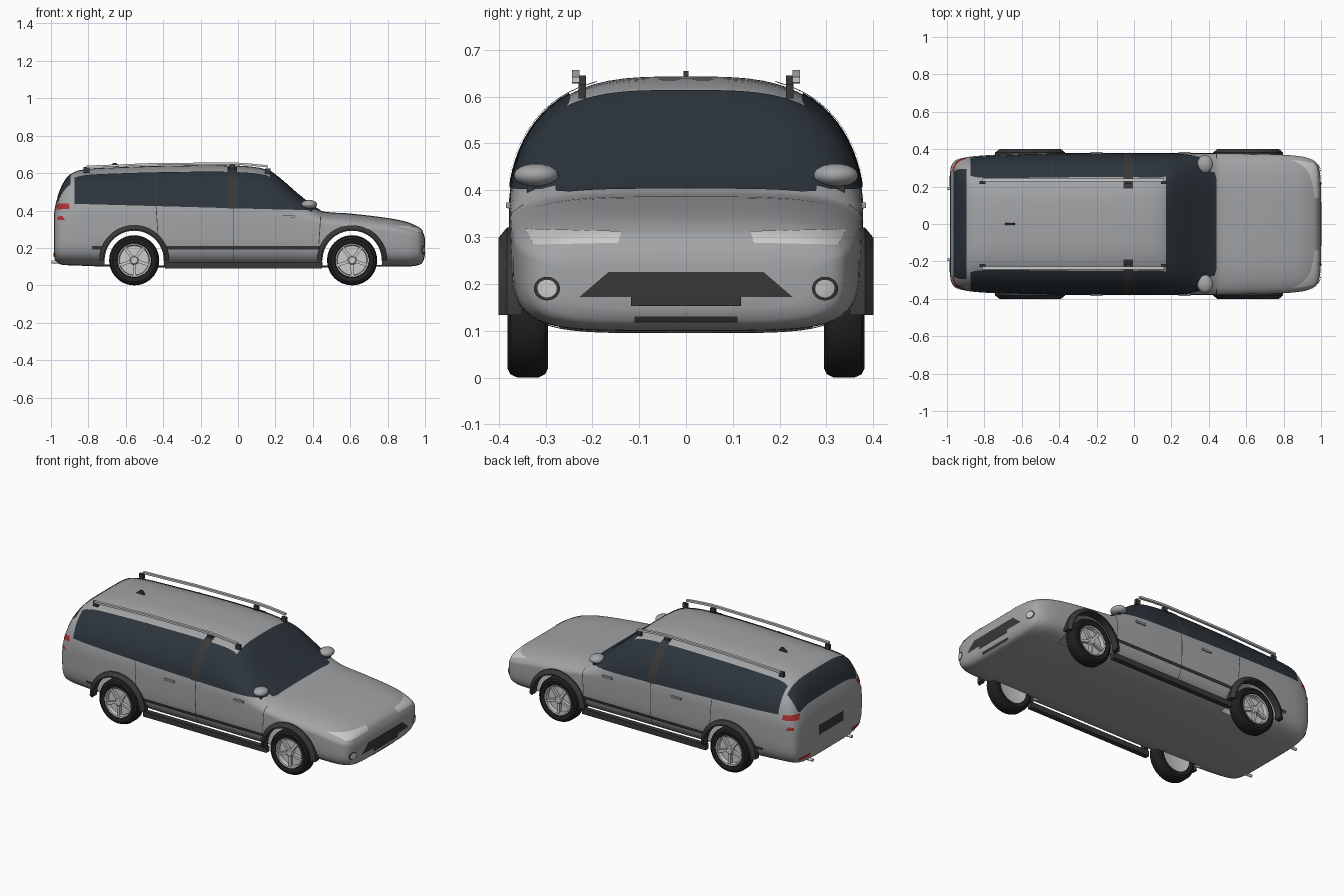
import bpy, bmesh, math
from mathutils import Matrix, Vector

if "Cube" in bpy.data.objects:
    bpy.data.objects.remove(bpy.data.objects["Cube"])

# Body stations: x, floor z, widest z, top z, half width, squareness
ST = [(-.985, .17, .27, .36, .25, 4), (-.98, .14, .30, .41, .30, 4.5), (-.965, .12, .32, .47, .33, 5),
      (-.94, .11, .34, .535, .345, 5), (-.90, .107, .35, .59, .356, 4.5), (-.84, .105, .36, .617, .364, 3.6),
      (-.7, .10, .36, .63, .372, 3.3), (-.3, .095, .36, .642, .378, 3.3), (0, .095, .36, .64, .378, 3.3),
      (.15, .095, .36, .62, .378, 3.3), (.22, .095, .355, .575, .378, 4), (.33, .095, .345, .48, .377, 4.5),
      (.42, .095, .335, .412, .376, 4.5), (.46, .095, .33, .394, .376, 4), (.6, .10, .31, .384, .376, 4),
      (.8, .10, .29, .36, .37, 4), (.9, .10, .27, .34, .36, 4), (.95, .105, .26, .32, .345, 4),
      (.98, .115, .25, .30, .32, 4), (.995, .14, .23, .27, .27, 4), (1.0, .17, .22, .25, .2, 4)]
WHEELS, WZ = (.61, -.555), .134


def mat(name, *c):
    m = bpy.data.materials.new(name)
    m.diffuse_color = (*c, 1)
    m.use_nodes = True
    m.node_tree.nodes["Principled BSDF"].inputs["Base Color"].default_value = m.diffuse_color
    return m


GREY = mat("paint", .36, .37, .38)
GLASS = mat("glass", .025, .035, .045)
DARK = mat("dark_trim", .04, .04, .042)
TYRE = mat("rubber", .015, .015, .015)
LIGHT = mat("silver", .6, .6, .61)
RED = mat("tail_red", .45, .03, .03)


def params(x):
    """Smooth interpolation of the station table at x."""
    i = max(k for k in range(len(ST) - 1) if ST[k][0] <= x or k == 0)
    p, q = ST[i], ST[i + 1]
    a, b = ST[max(i - 1, 0)], ST[min(i + 2, len(ST) - 1)]
    d = q[0] - p[0]
    t = min(max((x - p[0]) / d, 0), 1)
    out = []
    for k in range(1, 6):
        m0 = (q[k] - a[k]) / (q[0] - a[0]) * d
        m1 = (b[k] - p[k]) / (b[0] - p[0]) * d
        out.append((2*t**3 - 3*t*t + 1)*p[k] + (t**3 - 2*t*t + t)*m0 + (3*t*t - 2*t**3)*q[k] + (t**3 - t*t)*m1)
    return out


def skin(x, a, off=0):
    """Point on the body at station x and section angle a."""
    zb, zl, zt, w, n = params(x)
    c, s = math.cos(a), math.sin(a)
    e = 2 / n if s >= 0 else .4
    y = math.copysign(abs(c) ** e, c) * (w + off)
    z = zl + (zt - zl + off) * s if s >= 0 else zl - (zl - zb) * abs(s) ** .4
    return Vector((x, y, z))


def side(x, z, off=.003):
    zb, zl, zt, w, n = params(x)
    h, m, n = ((z - zl) / (zt - zl), 2, n) if z > zl else ((zl - z) / (zl - zb), 5, 5)
    return Vector((x, w * max(0, 1 - h ** m) ** (1 / n) + off, z))


def end(y, z, front=True, off=.003):
    """Point on the nose or tail at y, z."""
    lo, hi = (.7, 1.0) if front else (-.7, -.985)
    for _ in range(24):
        mid = (lo + hi) / 2
        zb, zl, zt, w, n = params(mid)
        inside = zb < z < zt and abs(y) < side(mid, z, 0).y
        lo, hi = (mid, hi) if inside else (lo, mid)
    return Vector((lo + (off if front else -off), y, z))


def finish(name, bm, m=None, mirror=False, angle=35):
    bmesh.ops.recalc_face_normals(bm, faces=bm.faces)
    me = bpy.data.meshes.new(name)
    bm.to_mesh(me)
    bm.free()
    ob = bpy.data.objects.new(name, me)
    bpy.context.collection.objects.link(ob)
    if m:
        me.materials.append(m)
    if mirror:
        ob.modifiers.new("mirror", 'MIRROR').use_axis = (False, True, False)
    bpy.ops.object.select_all(action='DESELECT')
    bpy.context.view_layer.objects.active = ob
    ob.select_set(True)
    bpy.ops.object.shade_smooth_by_angle(angle=math.radians(angle))
    return ob


def sheet(rows, closed=False, caps=False):
    bm = bmesh.new()
    vs = [[bm.verts.new(p) for p in r] for r in rows]
    for r, s in zip(vs, vs[1:]):
        for j in range(len(r) if closed else len(r) - 1):
            k = (j + 1) % len(r)
            bm.faces.new((r[j], r[k], s[k], s[j]))
    if caps:
        bm.faces.new(vs[0])
        bm.faces.new(vs[-1])
    return bm


def patch(name, f, m, mirror=True, nu=24, nv=10):
    bm = sheet([[f(u / nu, v / nv) for v in range(nv + 1)] for u in range(nu + 1)])
    bmesh.ops.remove_doubles(bm, verts=bm.verts, dist=1e-5)
    return finish(name, bm, m, mirror)


def quad(name, proj, corners, m, mirror=True, nu=16, nv=4):
    """Panel laid on the body; corners are 2D, in order round the panel."""
    a, b, c, d = map(Vector, corners)
    patch(name, lambda u, v: proj(*a.lerp(b, u).lerp(d.lerp(c, u), v)), m, mirror, nu, nv)


def box(name, c, size, m, mirror=True):
    bm = bmesh.new()
    bmesh.ops.create_cube(bm, size=1, matrix=Matrix.Translation(c) @ Matrix.Diagonal((*size, 1)))
    return finish(name, bm, m, mirror)


def ring(name, prof, x, z, m, a0=0, a1=360, n=40):
    """Turn an (r, y) profile round the y axis at x, z; mirrored left to right."""
    full = a1 - a0 == 360
    rows = [[(x + r*math.cos(t), y, z + r*math.sin(t)) for r, y in prof]
            for t in (math.radians(a0 + (a1 - a0) * i / n) for i in range(n + 1))]
    bm = sheet(rows, closed=not full, caps=not full)
    bmesh.ops.remove_doubles(bm, verts=bm.verts, dist=1e-5)
    return finish(name, bm, m, True)


# Body shell with wheel openings
xs = [p[0] + (q[0] - p[0]) * k / 4 for p, q in zip(ST, ST[1:]) for k in range(4)] + [1.0]
body = finish("body", sheet([[skin(x, math.tau * i / 72) for i in range(72)] for x in xs], True, True), GREY)
for wx in WHEELS:
    bm = bmesh.new()
    mx = Matrix.Translation((wx, .42, WZ)) @ Matrix.Rotation(math.pi / 2, 4, 'X')
    bmesh.ops.create_cone(bm, cap_ends=True, segments=48, radius1=.16, radius2=.16, depth=.3, matrix=mx)
    cut = finish("wheel_cutter", bm, mirror=True)
    cut.hide_render = True
    cut.hide_set(True)
    mod = body.modifiers.new("arch", 'BOOLEAN')
    mod.operation, mod.object = 'DIFFERENCE', cut
me = bpy.data.meshes.new_from_object(body.evaluated_get(bpy.context.evaluated_depsgraph_get()))
body.modifiers.clear()
bm = bmesh.new()
bm.from_mesh(me)
well = [f for f in bm.faces if any(all(math.hypot(v.co.x - wx, v.co.z - WZ) < .1606 and abs(v.co.y) > .269
                                       for v in f.verts) for wx in WHEELS)]
bmesh.ops.delete(bm, geom=well, context='FACES')
for f in bm.faces:
    f.material_index = int(f.normal.z < -.9)
bm.to_mesh(me)
bm.free()
body.data = me
me.materials.clear()
me.materials.append(GREY)
me.materials.append(mat("underbody", .09, .09, .09))

# Windows
A = math.radians(60)


def at_z(x, z):
    zb, zl, zt, w, n = params(x)
    return math.asin(min(1, max(0, (z - zl) / (zt - zl))))


def glass(x0, x1, z0, z1, top=A, off=.003):
    def f(u, v):
        x = x0 + (x1 - x0) * u
        lo = min(at_z(x, z0 + (z1 - z0) * u), top)
        return skin(x, lo + (top - lo) * v, off)
    return f


def across(x0, x1, z0, amin):
    def f(u, v):
        x = x0 + (x1 - x0) * u
        lo = max(at_z(x, z0), amin)
        return skin(x, lo + (math.pi - 2 * lo) * v, .003)
    return f


patch("side_window", glass(-.875, .41, .435, .40), GLASS, nu=60)
patch("windscreen", across(.17, .44, .395, A), GLASS, False, 30, 24)
patch("rear_window", across(-.966, -.895, .44, math.radians(50)), GLASS, False, 16, 24)
patch("door_pillar", glass(-.055, -.005, .41, .41, 1.25, .006), DARK, nu=2)
patch("rear_door_pillar", glass(-.445, -.439, .42, .42, A, .005), DARK, nu=1)

# Side trim, seams and handles
quad("side_moulding", lambda x, z: side(x, z, .007), [(-.39, .192), (.44, .192), (.44, .21), (-.39, .21)], DARK)
quad("rear_moulding", side, [(-.78, .192), (-.73, .192), (-.73, .21), (-.78, .21)], DARK)
box("sill", (.03, .352, .107), (.84, .03, .033), DARK)
for x0, x1, z0, z1 in ((-.025, -.025, .12, .41), (-.43, -.44, .27, .42), (.43, .44, .22, .37)):
    quad("door_seam", side, [(x0, z0), (x0 + .004, z0), (x1 + .004, z1), (x1, z1)], DARK, nu=1, nv=10)
for x in (-.2, .27):
    box("door_handle", (x, .378, .368), (.065, .014, .012), GREY)

# Lights, grille and plates
quad("headlight", end, [(.145, .288), (.325, .284), (.343, .318), (.138, .313)], LIGHT)
quad("grille", end, [(-.228, .172), (.228, .172), (.165, .226), (-.165, .226)], DARK, False, 30)
quad("front_plate", lambda y, z: end(y, z, True, .006), [(-.117, .153), (.117, .153), (.117, .18), (-.117, .18)], DARK, False)
quad("chin", end, [(-.11, .118), (.11, .118), (.11, .13), (-.11, .13)], DARK, False)
for nm, r, off, m in (("fog_light_rim", .028, .004, DARK), ("fog_light", .021, .007, LIGHT)):
    patch(nm, lambda u, v: end(.297 + r*v*math.cos(u*math.tau), .19 + .9*r*v*math.sin(u*math.tau), True, off), m, nv=3)
quad("tail_light", side, [(-.972, .405), (-.90, .41), (-.905, .438), (-.966, .438)], RED)
quad("lower_tail_light", side, [(-.965, .35), (-.925, .35), (-.94, .372), (-.965, .366)], RED)
quad("rear_reflector", lambda y, z: end(y, z, False), [(.2, .155), (.3, .155), (.3, .175), (.2, .175)], RED)
quad("rear_plate", lambda y, z: end(y, z, False), [(-.12, .25), (.12, .25), (.12, .31), (-.12, .31)], DARK, False)
bm = bmesh.new()
bmesh.ops.create_cone(bm, cap_ends=True, segments=16, radius1=.009, radius2=.009, depth=.08,
                      matrix=Matrix.Translation((-.958, .19, .125)) @ Matrix.Rotation(math.pi / 2, 4, 'Y'))
finish("exhaust", bm, LIGHT, True)

# Mirrors
bm = bmesh.new()
bmesh.ops.create_uvsphere(bm, u_segments=24, v_segments=12, radius=1,
                          matrix=Matrix.Translation((.38, .32, .432)) @ Matrix.Diagonal((.042, .048, .025, 1)))
finish("door_mirror", bm, GREY, True)
box("mirror_stalk", (.38, .325, .41), (.03, .03, .03), DARK)

# Roof rails and antenna
path = [(-.81, .634), (-.63, .641), (-.45, .648), (-.02, .651), (.06, .646), (.16, .636)]
rows = [[(x, .236 + dy, z + dz) for dy, dz in ((-.008, -.006), (.008, -.006), (.008, .006), (-.008, .006))]
        for x, z in path]
finish("roof_rail", sheet(rows, True, True), LIGHT, True)
for x, z in ((-.81, .617), (-.03, .63), (.16, .611)):
    box("rail_foot", (x, .222, z), (.03, .016, .03), DARK)
bm = sheet([[(-.69, y, .633), (-.635, y, .633), (-.65, y, .655), (-.665, y, .655)] for y in (-.005, .005)], True, True)
finish("antenna", bm, DARK)

# Wheels and arch trims
for wx in WHEELS:
    ring("arch_trim", [(.158, .355), (.158, .40), (.165, .40), (.187, .382), (.187, .35)], wx, WZ, DARK, 0, 180)
    ring("tyre", [(.09, .30), (.115, .295), (.127, .301), (.134, .315), (.134, .36), (.127, .375),
                  (.115, .381), (.092, .376), (.09, .35)], wx, WZ, TYRE)
    ring("rim", [(0, .305), (.085, .302), (.092, .30), (.088, .335), (.09, .376), (.082, .374),
                 (.078, .352), (0, .352)], wx, WZ, LIGHT)
    ring("hub", [(0, .374), (.018, .374), (.024, .368), (.024, .35)], wx, WZ, LIGHT, n=20)
    bm = bmesh.new()
    for k in range(5):
        mx = (Matrix.Translation((wx, .361, WZ)) @ Matrix.Rotation(math.tau * k / 5 + .3, 4, 'Y')
              @ Matrix.Translation((.05, 0, 0)) @ Matrix.Diagonal((.066, .018, .016, 1)))
        bmesh.ops.create_cube(bm, size=1, matrix=mx)
    finish("spokes", bm, LIGHT, True)
